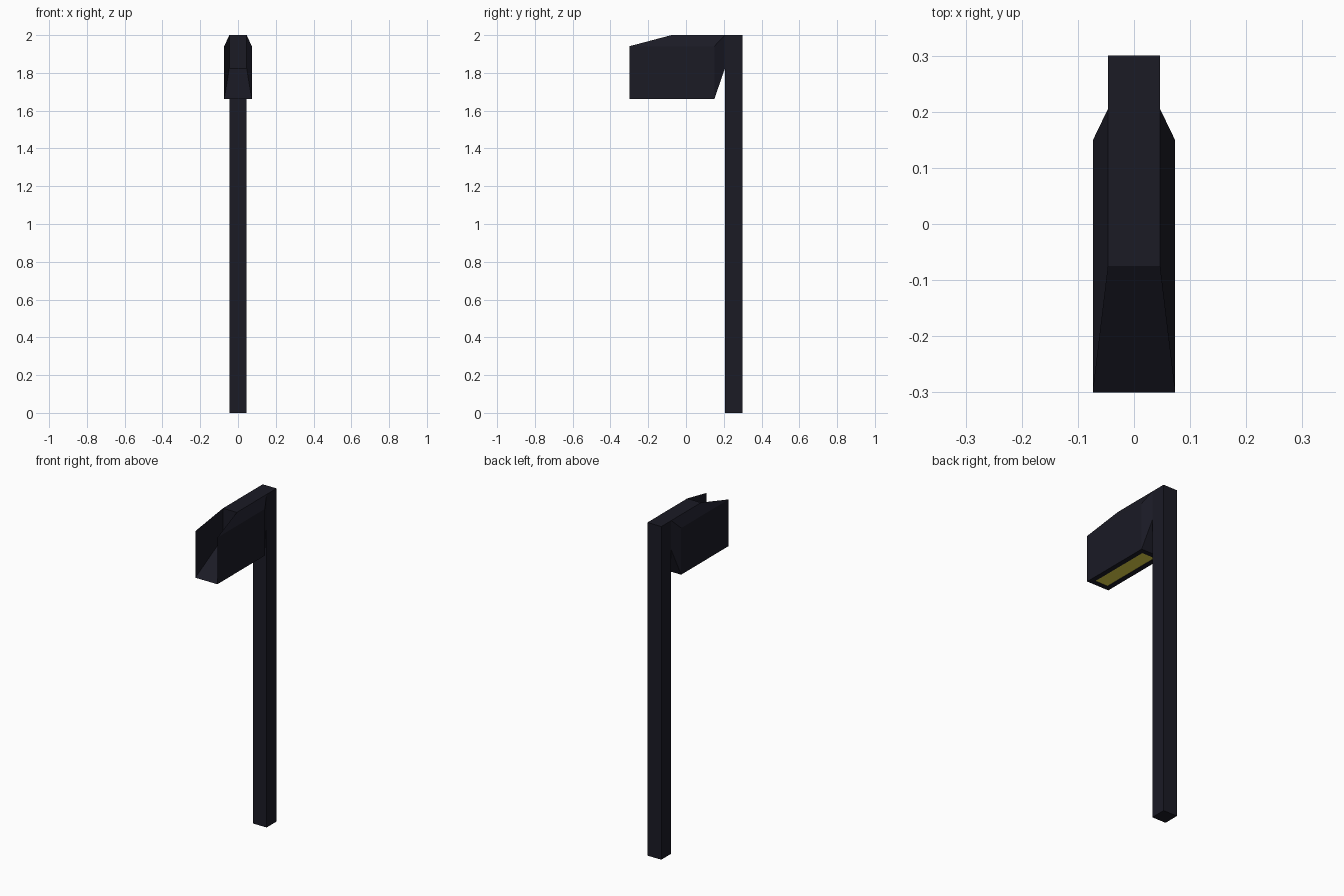
import bpy, bmesh

if "Cube" in bpy.data.objects:
    bpy.data.objects.remove(bpy.data.objects["Cube"])


def material(name, rgb):
    m = bpy.data.materials.new(name)
    m.diffuse_color = (*rgb, 1)
    m.use_nodes = True
    m.node_tree.nodes["Principled BSDF"].inputs["Base Color"].default_value = m.diffuse_color
    return m


DARK = material("dark_metal", (0.0105, 0.0105, 0.0185))
GLOW = material("lamp_yellow", (0.80, 0.69, 0.07))


def finish(name, bm, mats):
    bmesh.ops.recalc_face_normals(bm, faces=bm.faces[:])
    mesh = bpy.data.meshes.new(name)
    bm.to_mesh(mesh)
    bm.free()
    for m in mats:
        mesh.materials.append(m)
    obj = bpy.data.objects.new(name, mesh)
    bpy.context.collection.objects.link(obj)
    return obj


POLE_X, POLE_FRONT, HEAD_X = 0.046, 0.206, 0.073

# square post
bm = bmesh.new()
bmesh.ops.create_cube(bm, size=1)
for v in bm.verts:
    v.co.x *= 2 * POLE_X
    v.co.y = 0.30 if v.co.y > 0 else POLE_FRONT
    v.co.z = 2.0 if v.co.z > 0 else 0.0
finish("post", bm, [DARK])

# lamp head: narrow core flaring out to two side panels with a notched front
bm = bmesh.new()


def rect(x, y0, y1, z0, z1):
    # order: front bottom, front top, back top, back bottom
    return [bm.verts.new((x, y, z)) for y, z in ((y0, z0), (y0, z1), (y1, z1), (y1, z0))]


outer_l, outer_r = [rect(s * HEAD_X, -0.30, 0.15, 1.661, 1.941) for s in (-1, 1)]
core_l, core_r = [rect(s * POLE_X, -0.077, POLE_FRONT, 1.824, 2.0) for s in (-1, 1)]
for a, b in ((outer_l, core_l), (core_l, core_r), (core_r, outer_r)):
    for i in range(3):          # front, top and back strips
        bm.faces.new((a[i], a[i + 1], b[i + 1], b[i]))
bm.faces.new(outer_l)
bm.faces.new(outer_r)
for i in (0, 3):                # sloping front and back lower faces
    bm.faces.new((outer_l[i], core_l[i], core_r[i], outer_r[i]))
bottom = bm.faces.new((outer_l[0], outer_r[0], outer_r[3], outer_l[3]))
bmesh.ops.recalc_face_normals(bm, faces=bm.faces[:])

# glowing panel set into the underside
bmesh.ops.inset_region(bm, faces=[bottom], thickness=0.03, use_even_offset=True)
bmesh.ops.inset_region(bm, faces=[bottom], thickness=0.0005, depth=-0.002)
bottom.material_index = 1
finish("lamp_head", bm, [DARK, GLOW])
